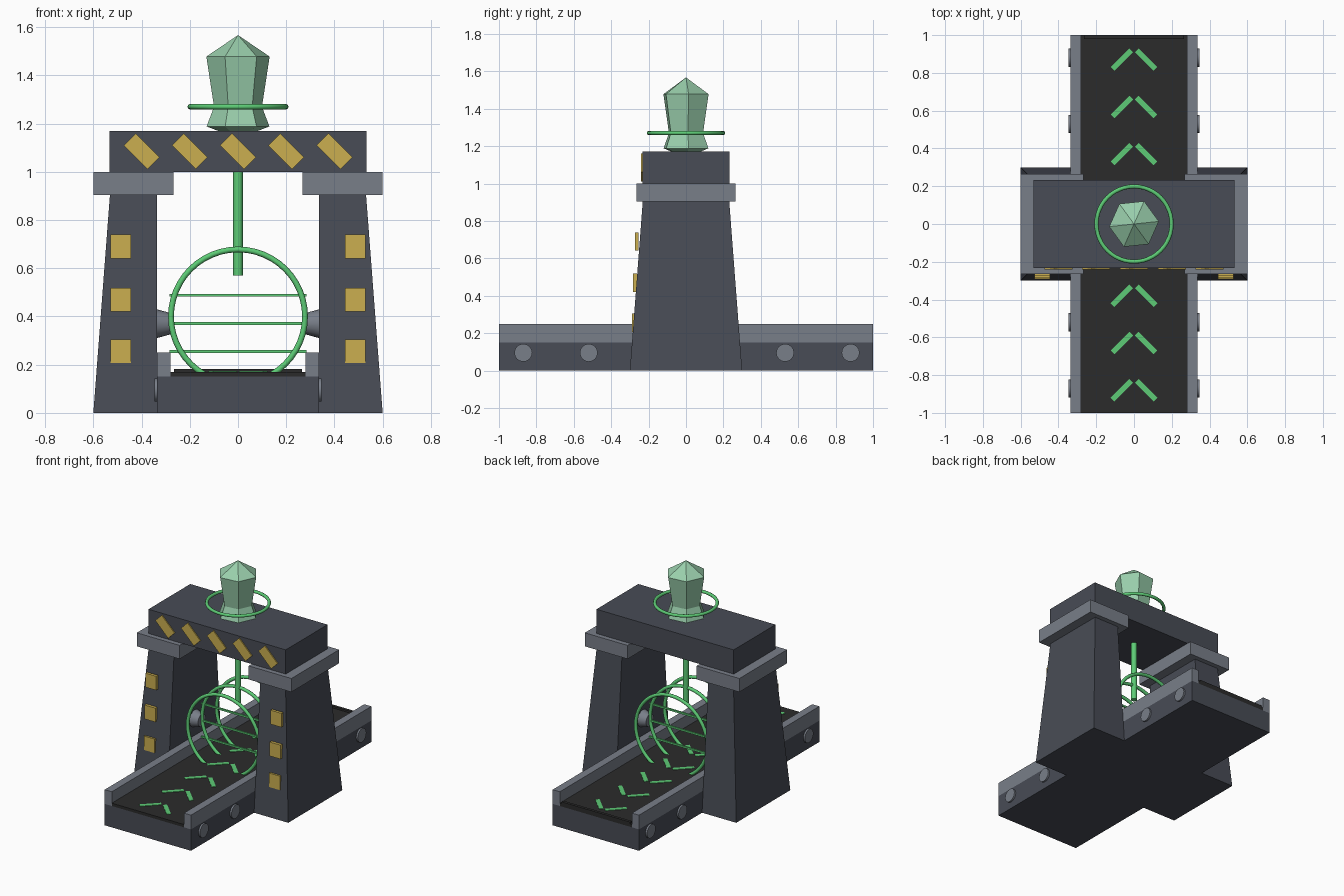
import bpy, bmesh, math
from mathutils import Matrix, Vector

if "Cube" in bpy.data.objects:
    bpy.data.objects.remove(bpy.data.objects["Cube"])


def material(name, rgb):
    m = bpy.data.materials.new(name)
    m.diffuse_color = (*rgb, 1)
    m.use_nodes = True
    m.node_tree.nodes["Principled BSDF"].inputs["Base Color"].default_value = m.diffuse_color
    return m


SLATE = material("dark slate", (0.065, 0.072, 0.092))
STEEL = material("grey steel", (0.19, 0.21, 0.25))
RUBBER = material("black rubber", (0.024, 0.024, 0.024))
YELLOW = material("hazard yellow", (0.60, 0.43, 0.08))
GREEN = material("glow green", (0.11, 0.60, 0.18))
CRYSTAL = material("pale green crystal", (0.32, 0.62, 0.41))


def finish(name, bm, mat, smooth=False):
    bmesh.ops.recalc_face_normals(bm, faces=bm.faces[:])
    me = bpy.data.meshes.new(name)
    bm.to_mesh(me)
    bm.free()
    ob = bpy.data.objects.new(name, me)
    bpy.context.collection.objects.link(ob)
    me.materials.append(mat)
    if smooth:
        bpy.ops.object.select_all(action='DESELECT')
        ob.select_set(True)
        bpy.context.view_layer.objects.active = ob
        bpy.ops.object.shade_smooth_by_angle(angle=math.radians(40))
    return ob


def box(name, centre, size, mat, rot=None):
    bm = bmesh.new()
    m = Matrix.Translation(centre) @ (rot or Matrix()) @ Matrix.Diagonal((*size, 1))
    bmesh.ops.create_cube(bm, size=1, matrix=m)
    return finish(name, bm, mat)


def rod(name, a, b, r1, r2, mat, sides=16):
    a, b = Vector(a), Vector(b)
    d = b - a
    bm = bmesh.new()
    m = Matrix.Translation((a + b) / 2) @ d.to_track_quat('Z', 'Y').to_matrix().to_4x4()
    bmesh.ops.create_cone(bm, cap_ends=True, segments=sides, radius1=r1,
                          radius2=r2, depth=d.length, matrix=m)
    return finish(name, bm, mat, True)


def ring(name, centre, major, minor, mat, upright=False):
    bpy.ops.mesh.primitive_torus_add(
        location=centre, major_radius=major, minor_radius=minor,
        major_segments=48, minor_segments=8,
        rotation=(math.pi / 2 if upright else 0, 0, 0))
    ob = bpy.context.object
    ob.name = name
    ob.data.materials.append(mat)
    bpy.ops.object.shade_smooth_by_angle(angle=math.radians(50))
    return ob


# Conveyor bed, belt and end lip
box("conveyor_base", (0, 0, 0.075), (0.67, 2, 0.15), SLATE)
box("belt", (0, 0, 0.16), (0.56, 2, 0.02), RUBBER)
box("belt_end_lip", (0, 0.99, 0.1765), (0.53, 0.02, 0.013), RUBBER)

# Belt direction chevrons
for i in range(8):
    y = -0.88 + 0.25 * i
    for s in (-1, 1):
        box("belt_chevron", (s * 0.064, y, 0.171), (0.14, 0.028, 0.004), GREEN,
            Matrix.Rotation(-s * math.pi / 4, 4, 'Z'))

for s in (-1, 1):
    # Side rails and roller bolts
    box("side_rail", (s * 0.3075, 0, 0.2), (0.055, 2, 0.1), STEEL)
    for y in (-0.87, -0.52, 0.53, 0.88):
        rod("roller_bolt", (s * 0.325, y, 0.095), (s * 0.347, y, 0.095),
            0.048, 0.048, STEEL)

    # Tapered tower: vertical inner side, sloping outer, front and back sides
    bm = bmesh.new()
    loops = []
    for z, xo, yo in ((0, 0.6, 0.3), (0.92, 0.53, 0.23)):
        loops.append([bm.verts.new((s * x, y, z)) for x, y in
                      ((0.335, -yo), (xo, -yo), (xo, yo), (0.335, yo))])
    for lp in loops:
        bm.faces.new(lp)
    for i in range(4):
        j = (i + 1) % 4
        bm.faces.new((loops[0][i], loops[0][j], loops[1][j], loops[1][i]))
    finish("tower", bm, SLATE)

    # Tower cap, marker plates and inner emitter
    box("tower_cap", (s * 0.434, 0, 0.952), (0.332, 0.53, 0.095), STEEL)
    for z, y in ((0.255, -0.28), (0.47, -0.273), (0.69, -0.264)):
        box("tower_marker", (s * 0.486, y, z), (0.084, 0.02, 0.098), YELLOW)
    rod("side_emitter", (s * 0.337, 0, 0.37), (s * 0.28, 0, 0.37), 0.06, 0.044, STEEL)

# Cross beam with slanted hazard stripes on the front
box("cross_beam", (0, 0, 1.085), (1.066, 0.464, 0.17), SLATE)
for i in range(5):
    box("hazard_stripe", (-0.4 + 0.2 * i, -0.235, 1.085), (0.14, 0.0095, 0.07),
        YELLOW, Matrix.Rotation(math.pi / 4, 4, 'Y'))

# Scanning rings, scan bars and hanging probe
for y in (-0.16, 0, 0.16):
    ring("scan_ring", (0, y, 0.4), 0.278, 0.012, GREEN, True)
for z in (0.255, 0.37, 0.488):
    box("scan_bar", (0, 0, z), (0.57, 0.012, 0.012), GREEN)
rod("hanging_probe", (0, 0, 0.57), (0, 0, 1.01), 0.02, 0.02, GREEN, 12)

# Faceted hexagonal crystal with halo ring
bm = bmesh.new()
prev = None
for z, r in ((1.165, 0.07), (1.188, 0.131), (1.27, 0.1), (1.478, 0.132)):
    lp = [bm.verts.new((r * math.cos(math.radians(6 + 60 * i)),
                        r * math.sin(math.radians(6 + 60 * i)), z)) for i in range(6)]
    if prev is None:
        bm.faces.new(lp)
    else:
        for i in range(6):
            j = (i + 1) % 6
            bm.faces.new((prev[i], prev[j], lp[j], lp[i]))
    prev = lp
tip = bm.verts.new((0, 0, 1.567))
for i in range(6):
    bm.faces.new((prev[i], prev[(i + 1) % 6], tip))
finish("crystal", bm, CRYSTAL)
ring("crystal_halo", (0, 0, 1.27), 0.199, 0.011, GREEN)
